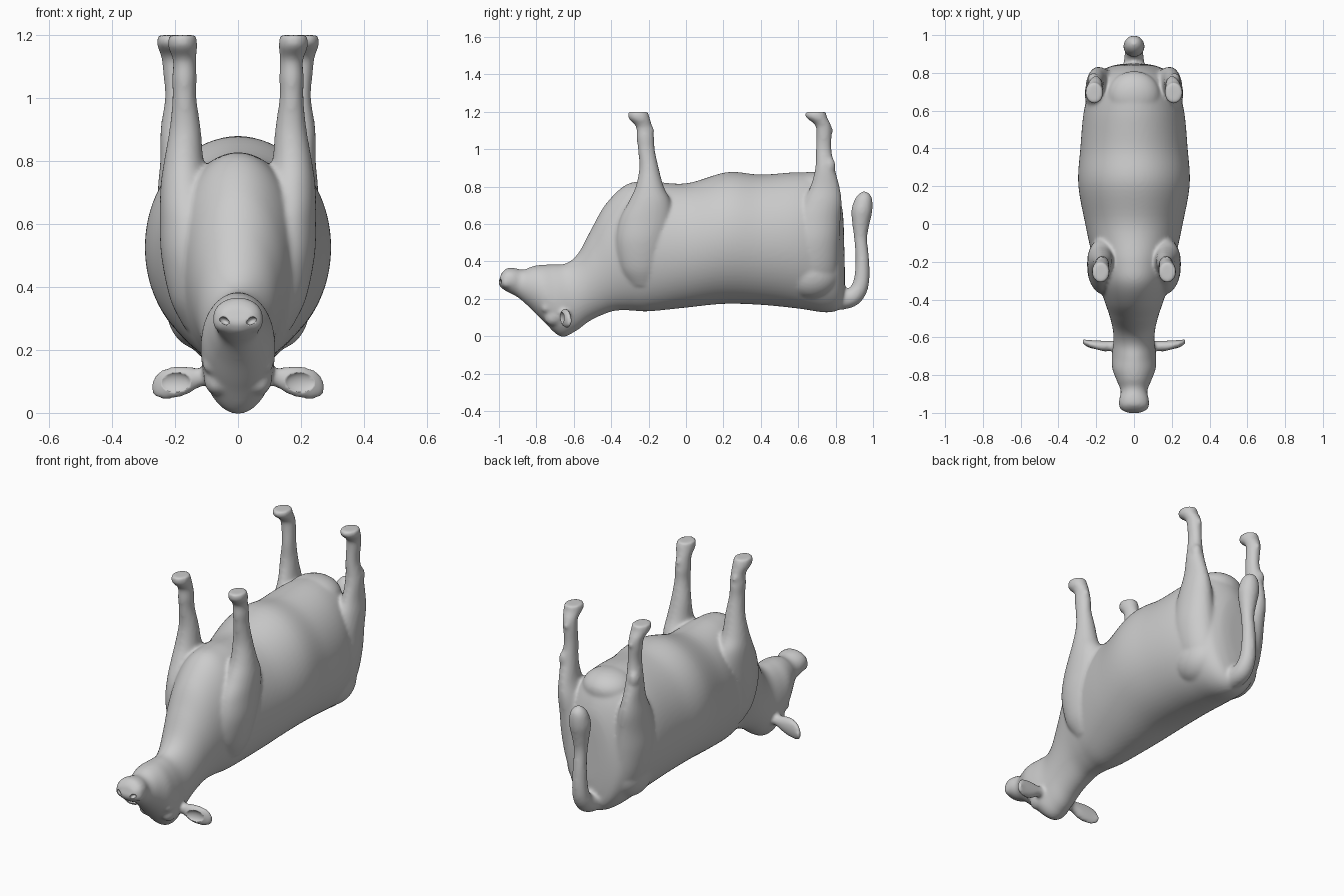
import bpy, bmesh, math
from mathutils import Vector, Matrix

cube = bpy.data.objects.get("Cube")
if cube:
    bpy.data.objects.remove(cube)

hide = bpy.data.materials.new("plain grey hide")
hide.use_nodes = True
GREY = (0.6, 0.6, 0.6, 1)
hide.diffuse_color = GREY
hide.node_tree.nodes["Principled BSDF"].inputs["Base Color"].default_value = GREY

SIDES = (1, -1)
bm = bmesh.new()


def spline(keys, steps=6):
    """Smoothly resample a list of equal-length number tuples."""
    out = []
    for i in range(len(keys) - 1):
        a, b = keys[max(i - 1, 0)], keys[i]
        c, d = keys[i + 1], keys[min(i + 2, len(keys) - 1)]
        for s in range(steps):
            t = s / steps
            out.append([q + t / 2 * (r - p + t * (2 * p - 5 * q + 4 * r - w + t * (3 * (q - r) + w - p)))
                        for p, q, r, w in zip(a, b, c, d)])
    return out + [list(keys[-1])]


def loft(rings, n=40):
    """Skin closed elliptical rings, each given as (centre, u, v)."""
    loops = []
    for c, u, v in rings:
        loops.append([bm.verts.new(c + u * math.cos(a) + v * math.sin(a))
                      for a in (2 * math.pi * k / n for k in range(n))])
    for a, b in zip(loops, loops[1:]):
        for k in range(n):
            bm.faces.new((a[k], a[(k + 1) % n], b[(k + 1) % n], b[k]))
    bm.faces.new(loops[0][::-1])
    bm.faces.new(loops[-1])


def blob(centre, size, tilt=0):
    """Ellipsoid swelling, tilted about the x axis."""
    m = Matrix.Translation(centre) @ Matrix.Rotation(tilt, 4, 'X') @ Matrix.Diagonal((*size, 1))
    bmesh.ops.create_uvsphere(bm, u_segments=32, v_segments=20, radius=1, matrix=m)


# Trunk, neck and head: back point (y, z), belly point (y, z), half width
TRUNK = [
    (.85, .32, .843, .6, .05), (.845, .21, .832, .70, .11), (.825, .148, .79, .805, .175),
    (.75, .127, .73, .865, .225), (.6, .148, .6, .877, .265), (.4, .168, .4, .864, .284),
    (.2, .173, .22, .877, .295), (.0, .153, .0, .817, .258), (-.2, .133, -.2, .828, .215),
    (-.3, .138, -.32, .81, .188), (-.38, .136, -.43, .705, .157), (-.45, .113, -.505, .575, .132),
    (-.52, .078, -.575, .445, .114), (-.59, .027, -.64, .39, .108), (-.67, -.002, -.71, .384, .117),
    (-.76, .077, -.77, .382, .115), (-.84, .157, -.82, .374, .091), (-.9, .208, -.87, .356, .07),
    (-.95, .235, -.92, .365, .08), (-.988, .258, -.957, .364, .073), (-1.003, .285, -.987, .338, .048)]
loft([(Vector((0, (a + c) / 2, (b + d) / 2)), Vector((w, 0, 0)), Vector((0, (c - a) / 2, (d - b) / 2)))
      for a, b, c, d, w in spline(TRUNK)], 72)

# Legs: height, centre x, centre y, half width, half depth
FRONT_LEG = [
    (.27, .12, -.23, .05, .07), (.36, .135, -.24, .08, .115), (.5, .153, -.235, .091, .14),
    (.62, .158, -.213, .09, .143), (.72, .167, -.194, .079, .112), (.8, .172, -.194, .063, .075),
    (.9, .168, -.198, .05, .052), (1, .17, -.212, .038, .045), (1.06, .17, -.217, .039, .047),
    (1.12, .17, -.224, .037, .043), (1.165, .176, -.25, .047, .057), (1.2, .176, -.256, .043, .052)]
HIND_LEG = [
    (.25, .11, .70, .07, .09), (.36, .13, .69, .1, .125), (.5, .155, .685, .103, .137),
    (.62, .173, .70, .085, .126), (.72, .188, .728, .066, .104), (.8, .198, .743, .049, .078),
    (.9, .203, .743, .043, .052), (1, .198, .736, .034, .042), (1.08, .202, .738, .036, .041),
    (1.13, .206, .732, .038, .043), (1.17, .21, .698, .048, .057), (1.2, .21, .694, .044, .054)]
for s in SIDES:
    for leg in (FRONT_LEG, HIND_LEG):
        loft([(Vector((s * x, y, z)), Vector((rx, 0, 0)), Vector((0, ry, 0)))
              for z, x, y, rx, ry in spline(leg)])
    # Hocks, dewclaws and front knees
    blob((s * .215, .765, .91), (.03, .035, .05))
    blob((s * .2, .765, 1.1), (.018, .022, .022))
    blob((s * .175, -.19, 1.1), (.02, .02, .025))

# Tail with a thick tassel: y, z, radius, sweep angle
TAIL = [
    (.74, .2, .055, 0), (.83, .198, .056, .1), (.895, .215, .05, .7), (.935, .28, .043, 1.3),
    (.943, .4, .037, 1.6), (.934, .52, .035, 1.6), (.935, .6, .046, 1.55), (.94, .67, .056, 1.5),
    (.95, .73, .047, 1.5), (.955, .76, .03, 1.5), (.956, .774, .01, 1.5)]
loft([(Vector((0, y, z)), Vector((r, 0, 0)), Vector((0, -r * math.sin(a), r * math.cos(a))))
      for y, z, r, a in spline(TAIL)])

# Ears: x, y, z, half height, half thickness
EAR = [
    (.07, -.645, .118, .026, .027), (.12, -.646, .112, .03, .026), (.16, -.647, .103, .044, .029),
    (.2, -.643, .097, .051, .027), (.24, -.634, .091, .047, .02), (.264, -.625, .084, .034, .014),
    (.274, -.62, .08, .016, .009)]
for s in SIDES:
    loft([(Vector((s * x, y, z)), Vector((0, 0, h)), Vector((0, t, 0)))
          for x, y, z, h, t in spline(EAR)])

# Swellings of the udder, brows, eyes, muzzle and haunches
blob((0, .68, .79), (.14, .13, .09))
for s in SIDES:
    blob((s * .088, -.745, .155), (.025, .032, .026), .7)
    blob((s * .066, -.7, .11), (.043, .06, .05), .7)
    blob((s * .045, -.957, .29), (.036, .035, .035))
    blob((s * .115, .67, .33), (.112, .15, .13))

# Fuse everything into one continuous hide
mesh = bpy.data.meshes.new("cow_body")
bmesh.ops.recalc_face_normals(bm, faces=bm.faces)
bm.to_mesh(mesh)
bm.free()
mesh.materials.append(hide)
cow = bpy.data.objects.new("cow_body", mesh)
bpy.context.collection.objects.link(cow)
remesh = cow.modifiers.new("fuse", 'REMESH')
remesh.mode = 'VOXEL'
remesh.voxel_size = 0.009
remesh.use_smooth_shade = True
relax = cow.modifiers.new("relax", 'SMOOTH')
relax.factor = 0.5
relax.iterations = 9


def carve(name, centre, size, turn=(0, 0, 0)):
    """Subtract an ellipsoid hollow from the hide."""
    bpy.ops.mesh.primitive_uv_sphere_add(segments=20, ring_count=12, radius=1, location=centre, rotation=turn)
    cutter = bpy.context.object
    cutter.name = name
    cutter.scale = size
    cutter.data.materials.append(hide)
    bpy.ops.object.shade_smooth()
    cutter.hide_render = True
    cutter.hide_viewport = True
    cut = cow.modifiers.new(name, 'BOOLEAN')
    cut.operation = 'DIFFERENCE'
    cut.object = cutter


# Nostrils and ear hollows
for s, side in zip(SIDES, ("left", "right")):
    carve(side + "_nostril_cutter", (s * .043, -.992, .292), (.017, .018, .011), (0, s * -.5, 0))
    carve(side + "_ear_cutter", (s * .2, -.672, .097), (.055, .022, .034), (0, 0, s * .2))
